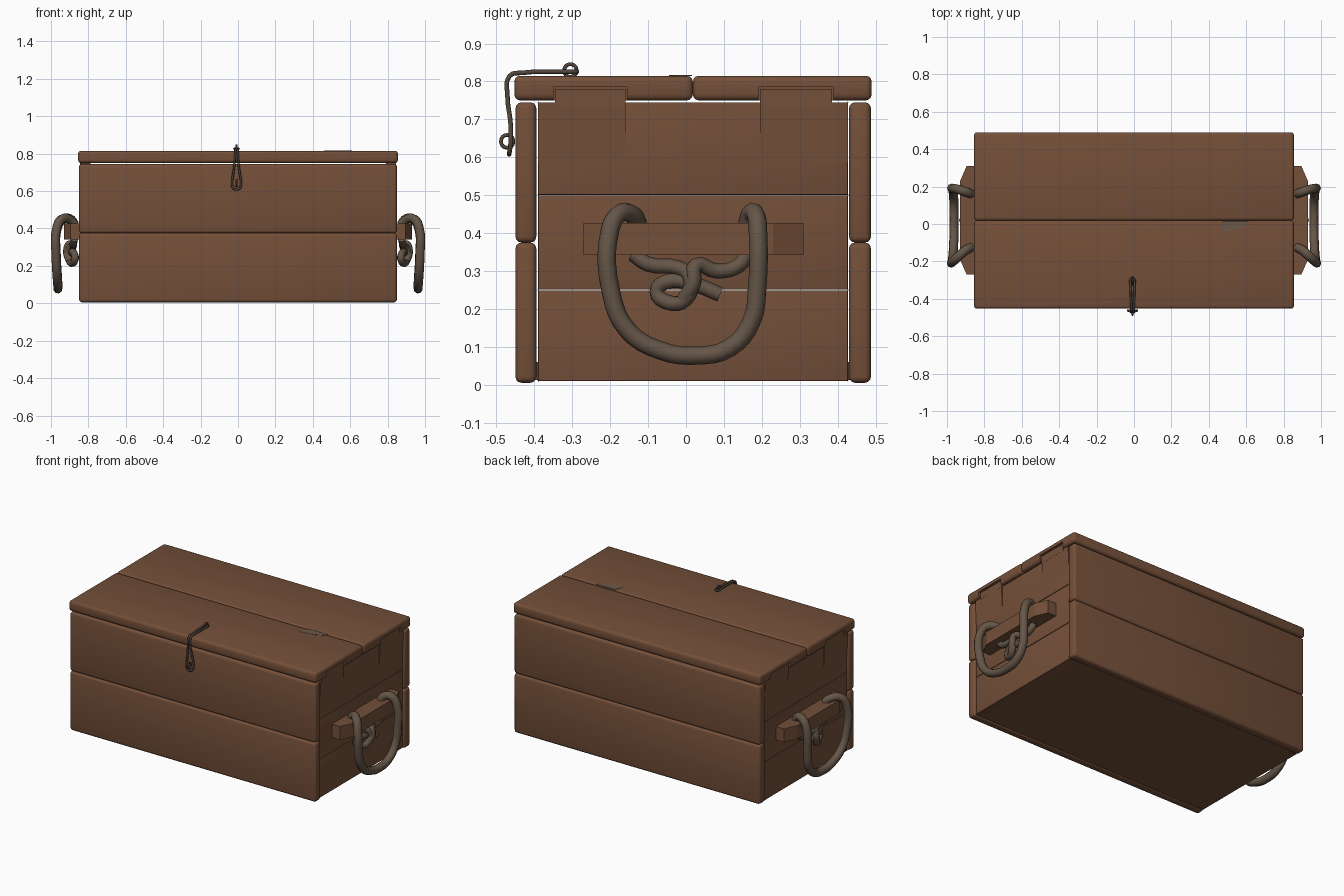
import bpy, bmesh
from math import radians
from mathutils import Vector

cube = bpy.data.objects.get("Cube")
if cube:
    bpy.data.objects.remove(cube, do_unlink=True)


def material(name, rgb):
    m = bpy.data.materials.new(name)
    m.use_nodes = True
    m.diffuse_color = (*rgb, 1)
    bsdf = m.node_tree.nodes["Principled BSDF"]
    bsdf.inputs["Base Color"].default_value = (*rgb, 1)
    bsdf.inputs["Roughness"].default_value = 0.8
    return m


WOOD = material("brown wood", (0.175, 0.079, 0.041))
ROPE = material("grey brown rope", (0.130, 0.092, 0.064))
CORD = material("dark cord", (0.085, 0.060, 0.045))
WORN = material("worn wood", (0.145, 0.098, 0.070))


def activate(ob):
    bpy.ops.object.select_all(action='DESELECT')
    ob.select_set(True)
    bpy.context.view_layer.objects.active = ob


def add_mesh(name, bm, mat):
    bmesh.ops.recalc_face_normals(bm, faces=bm.faces)
    me = bpy.data.meshes.new(name)
    bm.to_mesh(me)
    bm.free()
    me.materials.append(mat)
    ob = bpy.data.objects.new(name, me)
    bpy.context.collection.objects.link(ob)
    return ob


def box(name, x, y, z, bevel=0.0, lean=0.0, mat=WOOD):
    """Box between ranges; lean shifts its top edge along x."""
    bm = bmesh.new()
    bmesh.ops.create_cube(bm, size=1)
    for v in bm.verts:
        top = v.co.z > 0
        v.co = Vector([r[0] + (c + 0.5) * (r[1] - r[0]) for c, r in zip(v.co, (x, y, z))])
        if top:
            v.co.x += lean
    if bevel:
        bmesh.ops.bevel(bm, geom=bm.edges[:], offset=bevel, segments=3,
                        profile=0.5, affect='EDGES')
    ob = add_mesh(name, bm, mat)
    if bevel:
        activate(ob)
        bpy.ops.object.shade_smooth_by_angle(angle=radians(35))
    return ob


def prism(name, outline, z0, z1, mat=WOOD):
    """Extrude a plan outline upwards."""
    bm = bmesh.new()
    face = bm.faces.new([bm.verts.new((px, py, z0)) for px, py in outline])
    out = bmesh.ops.extrude_face_region(bm, geom=[face])
    for v in out["geom"]:
        if isinstance(v, bmesh.types.BMVert):
            v.co.z = z1
    return add_mesh(name, bm, mat)


def tube(name, points, radius, mat, closed=False):
    """Round rope along a smooth path."""
    cu = bpy.data.curves.new(name, 'CURVE')
    cu.dimensions = '3D'
    cu.bevel_depth = radius
    cu.bevel_resolution = 2
    cu.resolution_u = 4
    cu.use_fill_caps = True
    sp = cu.splines.new('BEZIER')
    sp.bezier_points.add(len(points) - 1)
    for bp, p in zip(sp.bezier_points, points):
        bp.co = p
        bp.handle_left_type = bp.handle_right_type = 'AUTO'
    sp.use_cyclic_u = closed
    cu.materials.append(mat)
    ob = bpy.data.objects.new(name, cu)
    bpy.context.collection.objects.link(ob)
    activate(ob)
    bpy.ops.object.convert(target='MESH')
    bpy.ops.object.shade_smooth_by_angle(angle=radians(50))


# Front and back walls, two planks each
for wall, y in (("front", (-0.45, -0.395)), ("back", (0.43, 0.488))):
    box(wall + "_lower_plank", (-0.85, 0.85), y, (0.005, 0.375), 0.016)
    box(wall + "_upper_plank", (-0.85, 0.85), y, (0.375, 0.745), 0.016)

# Floor
box("floor", (-0.83, 0.83), (-0.40, 0.44), (0.012, 0.06))

# Lid planks, notched at both ends for the tongues of the end walls
TONGUES = ((-0.345, -0.16), (0.195, 0.385))
for part, y in (("front", (-0.453, 0.018)), ("back", (0.018, 0.49))):
    lid = box("lid_" + part + "_plank", (-0.855, 0.855), y, (0.75, 0.815), 0.016)
    for s in (-1, 1):
        for y0, y1 in TONGUES:
            cutter = box("notch_cutter", (s * 0.785, s * 0.9),
                         (y0 - 0.004, y1 + 0.004), (0.7, 0.785))
            cutter.hide_render = True
            activate(lid)
            mod = lid.modifiers.new("notch", 'BOOLEAN')
            mod.operation = 'DIFFERENCE'
            mod.solver = 'EXACT'
            mod.object = cutter
            bpy.ops.object.modifier_apply(modifier=mod.name)
            bpy.data.objects.remove(cutter, do_unlink=True)

for side, s in (("left", 1), ("right", -1)):
    # End wall planks, shoulders and tongues
    inner, outer = s * 0.79, s * 0.838
    for i, z in enumerate(((0.01, 0.249), (0.251, 0.499), (0.501, 0.745))):
        box(f"{side}_end_plank_{i + 1}", (inner, outer), (-0.39, 0.427), z, 0.003)
    for i, y in enumerate(((-0.39, -0.16), (0.195, 0.427))):
        box(f"{side}_end_shoulder_{i + 1}", (inner, outer), y, (0.585, 0.745), lean=s * 0.008)
        box(f"{side}_tongue_{i + 1}", (inner, s * 0.846), TONGUES[i], (0.735, 0.78))

    # Handle cleat with chamfered ends
    prism(side + "_handle_cleat",
          [(s * px, py) for px, py in ((0.835, -0.27), (0.895, -0.27), (0.93, -0.19),
                                       (0.93, 0.23), (0.895, 0.31), (0.835, 0.31))],
          0.342, 0.426)

    # Hanging rope handle
    loop = ((0.87, -0.125, 0.42), (0.90, -0.14, 0.448), (0.94, -0.175, 0.452),
            (0.967, -0.20, 0.41), (0.972, -0.197, 0.24), (0.967, -0.155, 0.145),
            (0.963, -0.07, 0.091), (0.963, 0.03, 0.077), (0.963, 0.115, 0.097),
            (0.967, 0.172, 0.165), (0.972, 0.188, 0.26), (0.967, 0.19, 0.40),
            (0.94, 0.185, 0.446), (0.90, 0.172, 0.454), (0.87, 0.16, 0.42))
    tube(side + "_rope_handle", [(s * a, b, c) for a, b, c in loop], 0.0245, ROPE)

    # Knot hanging under the cleat
    knot = ((0.875, -0.14, 0.345), (0.88, -0.10, 0.318), (0.885, -0.02, 0.308),
            (0.905, 0.01, 0.285), (0.90, 0.0, 0.225), (0.88, -0.05, 0.218),
            (0.87, -0.077, 0.245), (0.88, -0.05, 0.272), (0.89, 0.02, 0.265),
            (0.89, 0.09, 0.238))
    tail = ((0.875, 0.16, 0.345), (0.88, 0.14, 0.315), (0.885, 0.08, 0.30),
            (0.905, 0.025, 0.315), (0.915, 0.02, 0.27), (0.90, -0.005, 0.225))
    for i, path in enumerate((knot, tail)):
        tube(f"{side}_knot_{i + 1}", [(s * a, b, c) for a, b, c in path], 0.02, ROPE)

# Closing cord: narrow loop from the lid, over the edge and down the front
X = -0.008
half = ((0.006, -0.29, 0.826), (0.010, -0.33, 0.826), (0.007, -0.43, 0.823),
        (0.007, -0.465, 0.815), (0.009, -0.471, 0.76), (0.018, -0.463, 0.69),
        (0.024, -0.463, 0.635), (0.014, -0.466, 0.612))
path = [(X + a, b, c) for a, b, c in half] + [(X - a, b, c) for a, b, c in reversed(half)]
tube("closing_cord", path, 0.006, CORD, closed=True)

# Small ties on the lid and on the front
for name, y, z in (("lid_tie", -0.305, 0.829), ("front_tie", -0.472, 0.642)):
    ring = [(X, y + a, z + b) for a, b in
            ((-0.016, 0.0), (-0.009, 0.014), (0.009, 0.014),
             (0.016, 0.0), (0.009, -0.014), (-0.009, -0.014))]
    tube(name, ring, 0.005, CORD, closed=True)

# Thin worn patch on the lid
prism("worn_patch", [(0.46, -0.045), (0.55, -0.03), (0.61, 0.0), (0.61, 0.016), (0.48, 0.016)],
      0.814, 0.8165, WORN)
